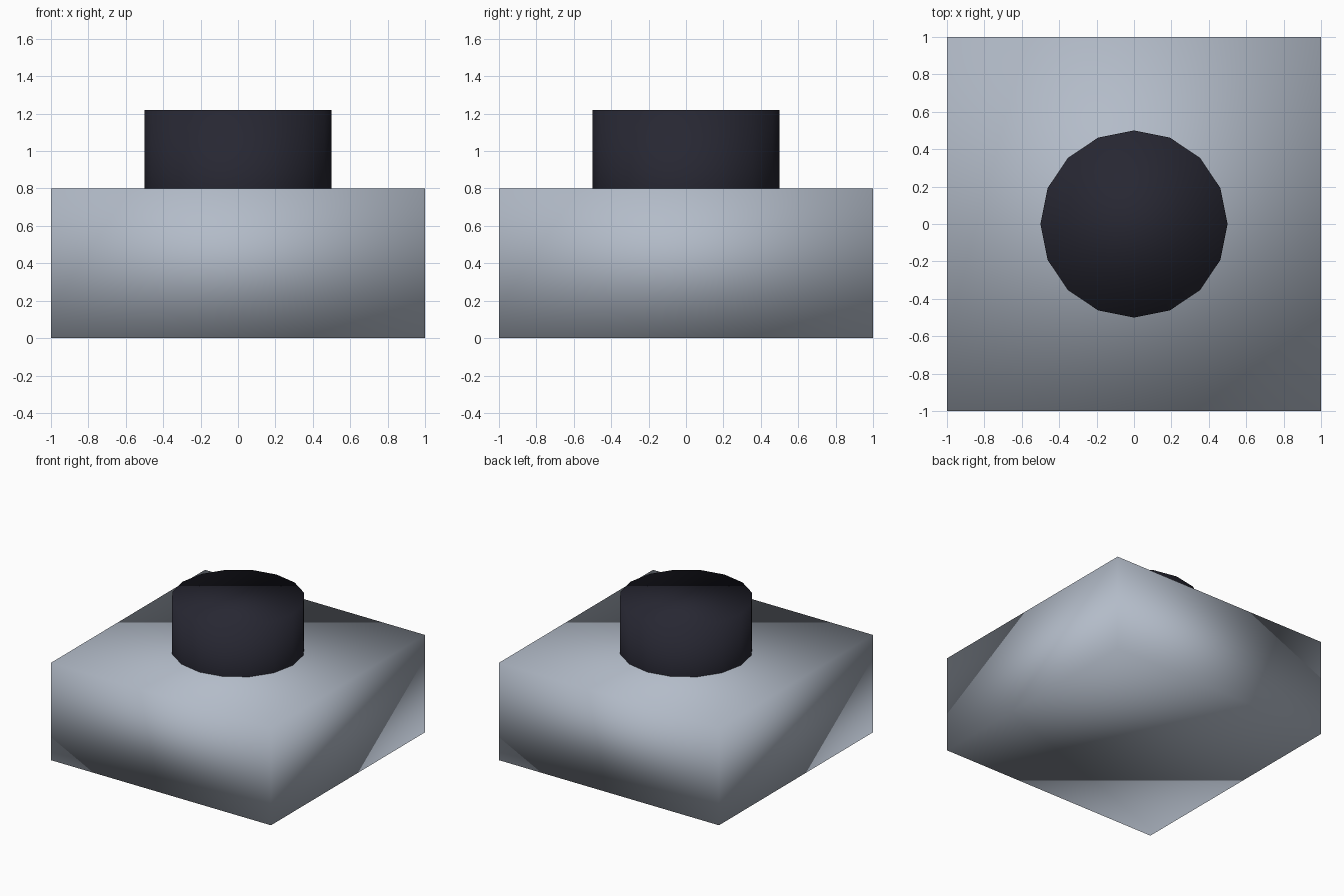
import bpy

# Remove the default cube
old = bpy.data.objects.get("Cube")
if old:
    bpy.data.objects.remove(old, do_unlink=True)


def make_material(name, color):
    mat = bpy.data.materials.new(name)
    mat.use_nodes = True
    mat.diffuse_color = color
    mat.node_tree.nodes["Principled BSDF"].inputs["Base Color"].default_value = color
    return mat


def finish(name, mat):
    """Name the active object, bake its scale, shade it fully smooth."""
    obj = bpy.context.object
    obj.name = name
    obj.data.materials.append(mat)
    bpy.ops.object.transform_apply(location=False, rotation=False, scale=True)
    bpy.ops.object.shade_smooth()
    return obj


light_grey = make_material("light blue grey", (0.45, 0.50, 0.58, 1))
near_black = make_material("dark navy", (0.02, 0.02, 0.032, 1))

BASE_HEIGHT = 0.8
TOP = 1.22
SUNK = 0.4  # underside of the cylinder, hidden inside the base

# Square base block
bpy.ops.mesh.primitive_cube_add(size=2, location=(0, 0, BASE_HEIGHT / 2))
bpy.context.object.scale.z = BASE_HEIGHT / 2
finish("base_block", light_grey)

# Sixteen-sided drum standing on the base
bpy.ops.mesh.primitive_cylinder_add(
    vertices=16, radius=0.5, depth=TOP - SUNK, location=(0, 0, (TOP + SUNK) / 2))
finish("top_drum", near_black)
